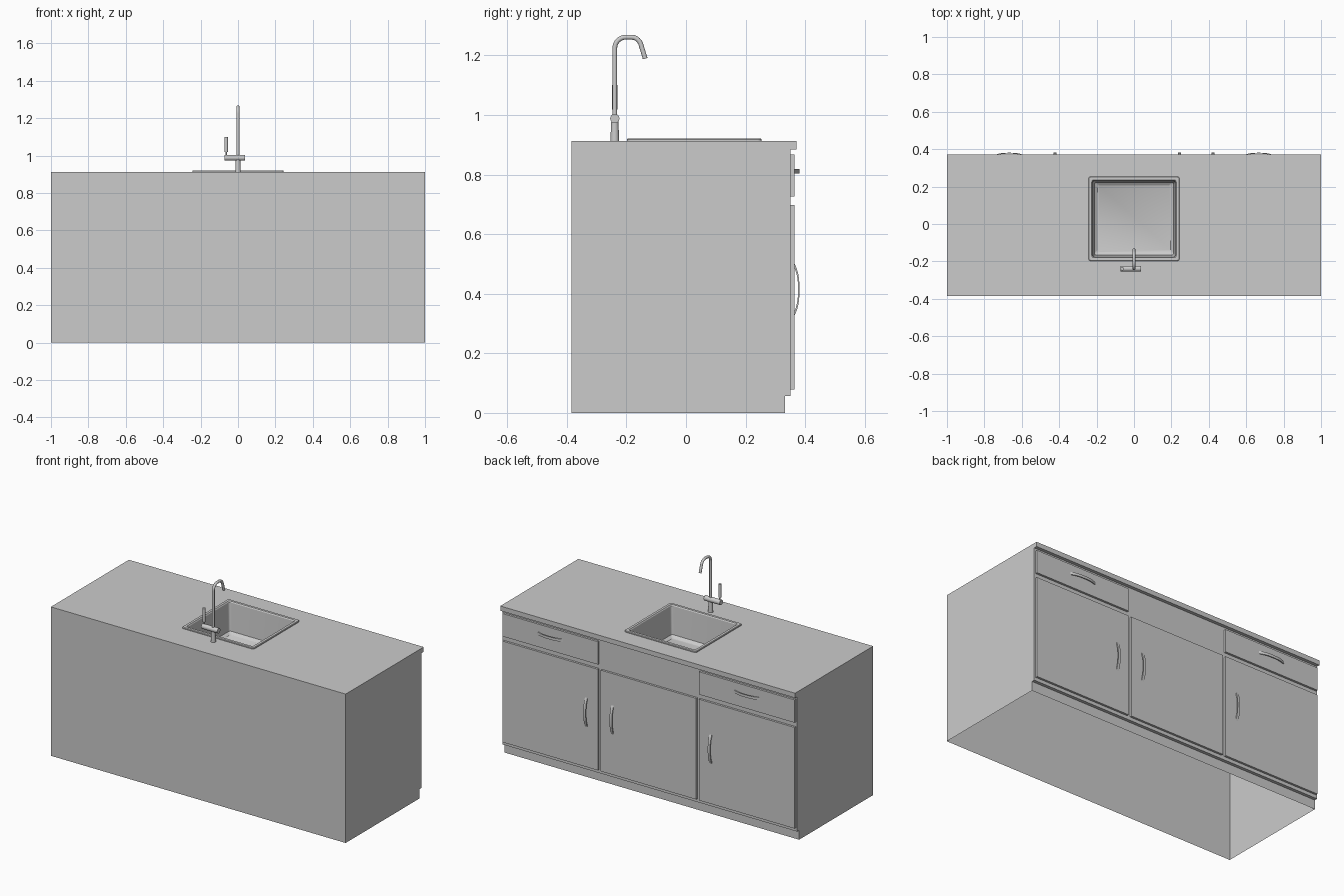
import bpy, bmesh, math
from mathutils import Vector

if "Cube" in bpy.data.objects:
    bpy.data.objects.remove(bpy.data.objects["Cube"])


def make(name, bm, smooth=None):
    me = bpy.data.meshes.new(name)
    bm.to_mesh(me)
    bm.free()
    ob = bpy.data.objects.new(name, me)
    bpy.context.collection.objects.link(ob)
    if smooth:
        bpy.ops.object.select_all(action='DESELECT')
        ob.select_set(True)
        bpy.context.view_layer.objects.active = ob
        bpy.ops.object.shade_smooth_by_angle(angle=math.radians(smooth))
    return ob


def box(name, x0, x1, y0, y1, z0, z1):
    bm = bmesh.new()
    bmesh.ops.create_cube(bm, size=1)
    for v in bm.verts:
        v.co = ((x0 + x1) / 2 + v.co.x * (x1 - x0),
                (y0 + y1) / 2 + v.co.y * (y1 - y0),
                (z0 + z1) / 2 + v.co.z * (z1 - z0))
    return make(name, bm)


def skin(name, loops, caps=(True, True), smooth=40):
    """Bridge equal-sized vertex loops in order, with optional end caps."""
    bm = bmesh.new()
    rings = [[bm.verts.new(p) for p in lp] for lp in loops]
    n = len(rings[0])
    for a, b in zip(rings, rings[1:]):
        for i in range(n):
            j = (i + 1) % n
            bm.faces.new((a[i], a[j], b[j], b[i]))
    if caps[0]:
        bm.faces.new(rings[0][::-1])
    if caps[1]:
        bm.faces.new(rings[-1])
    if all(caps):
        bmesh.ops.recalc_face_normals(bm, faces=bm.faces)
    return make(name, bm, smooth)


def tube(name, pts, radii, n=20):
    """Round tube along a path lying in one plane."""
    pts = [Vector(p) for p in pts]
    loops = []
    for i, p in enumerate(pts):
        t = (pts[min(i + 1, len(pts) - 1)] - pts[max(i - 1, 0)]).normalized()
        u = Vector((0, 1, 0)) if abs(t.x) > .9 else Vector((1, 0, 0))
        w = t.cross(u)
        loops.append([p + radii[i] * (u * math.cos(a) + w * math.sin(a))
                      for a in (2 * math.pi * k / n for k in range(n))])
    return skin(name, loops)


# Cabinet shell: open underneath, with plinth, body and counter lip
prof = [(.332, 0), (.332, .057), (.351, .057), (.351, .884), (.371, .884),
        (.371, .913), (-.385, .913), (-.385, 0)]
bm = bmesh.new()
L = [bm.verts.new((-1, y, z)) for y, z in prof]
R = [bm.verts.new((1, y, z)) for y, z in prof]
for i in range(7):
    if i != 5:
        bm.faces.new((L[i], L[i + 1], R[i + 1], R[i]))
bm.faces.new(L)
bm.faces.new(R[::-1])
outer = [L[6], R[6], R[5], L[5]]
hole = [bm.verts.new((x, y, .913)) for x, y in
        ((-.235, -.187), (.235, -.187), (.235, .243), (-.235, .243))]
for i in range(4):
    j = (i + 1) % 4
    bm.faces.new((outer[i], outer[j], hole[j], hole[i]))
bmesh.ops.recalc_face_normals(bm, faces=bm.faces)
make("cabinet_and_counter", bm)

# Doors and drawer fronts
FRONT = .364
for nm, c in (("right", .667), ("middle", 0), ("left", -.667)):
    box(f"door_{nm}", c - .324, c + .324, .350, FRONT, .078, .698)
    if c:
        box(f"drawer_{nm}", c - .324, c + .324, .350, FRONT, .727, .867)


# Bowed strap handles
def handle(name, cx, cz, vertical, half=.0925, w=.008):
    loops = []
    for k in range(17):
        s = -1 + k / 8
        y = FRONT - .002 + .019 * (1 - abs(s) ** 2.6)
        t = .005
        ring = []
        for d, yy in ((-w, y - t), (w, y - t), (w, y), (-w, y)):
            a = s * (half if yy == y else half - t)
            ring.append((cx + d, yy, cz + a) if vertical else (cx + a, yy, cz + d))
        loops.append(ring)
    skin(name, loops)


for i, x in enumerate((.422, .244, -.422)):
    handle(f"door_handle_{i + 1}", x, .414, True)
for nm, x in (("right", .667), ("left", -.667)):
    handle(f"drawer_handle_{nm}", x, .811, False)


# Sink: raised rim and tapered bowl
def rrect(hx, hy, r, z, n=5):
    out = []
    for q, (sx, sy) in enumerate(((1, 1), (-1, 1), (-1, -1), (1, -1))):
        for k in range(n + 1):
            a = (q + k / n) * math.pi / 2
            out.append((sx * (hx - r) + r * math.cos(a),
                        .028 + sy * (hy - r) + r * math.sin(a), z))
    return out


skin("sink", [rrect(.244, .226, .014, .911), rrect(.244, .226, .014, .918),
              rrect(.241, .223, .012, .921), rrect(.226, .208, .012, .921),
              rrect(.222, .204, .012, .915), rrect(.212, .194, .012, .745),
              rrect(.195, .177, .012, .732)], caps=(False, True), smooth=30)

# Faucet: base, cross body, lever and bent spout
FY = -.239
tube("faucet_base", [(0, FY, .912), (0, FY, .945), (0, FY, .985)], [.0145, .0135, .0115])
tube("faucet_body", [(-.072, FY, .988), (.037, FY, .988)], [.0155, .0155], 24)
tube("lever_stem", [(-.063, FY, .995), (-.063, FY, 1.022)], [.004, .004], 12)
tube("lever_grip", [(-.063, FY, 1.018), (-.063, FY, 1.1)], [.009, .009])

path = [(0, FY, .99), (0, FY, 1.1)]
for k in range(9):      # rear bend, vertical to level
    a = math.pi - k / 8 * math.pi / 2
    path.append((0, FY + .037 + .037 * math.cos(a), 1.224 + .037 * math.sin(a)))
for k in range(8):      # front bend, level to downward slope
    a = math.pi / 2 - k / 7 * math.radians(73)
    path.append((0, -.184 + .034 * math.cos(a), 1.227 + .034 * math.sin(a)))
path.append((0, -.137, 1.189))
tube("faucet_spout", path, [.008] * len(path))
